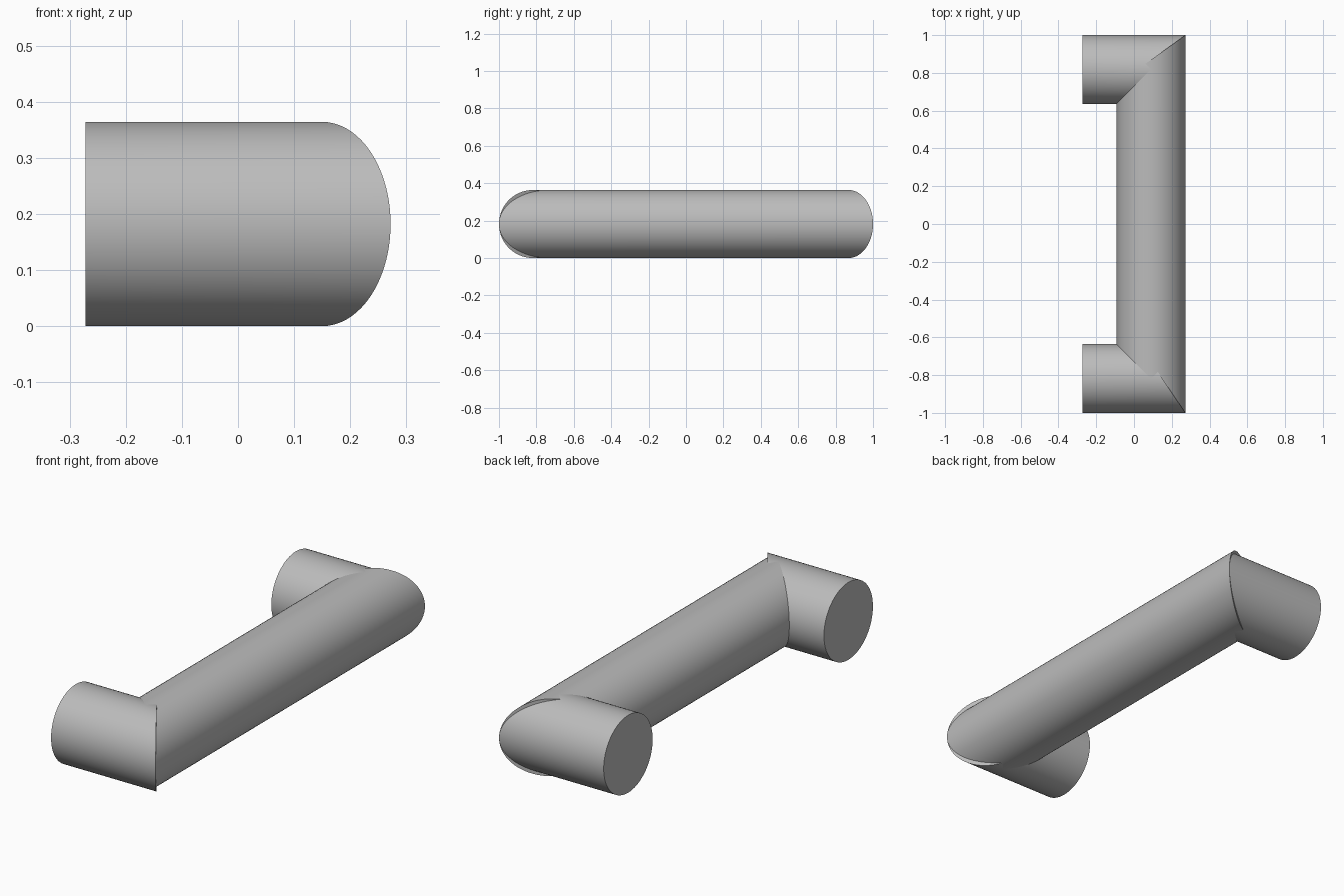
import bpy
import bmesh
import math
from mathutils import Matrix

cube = bpy.data.objects.get("Cube")
if cube:
    bpy.data.objects.remove(cube, do_unlink=True)

R = 0.182           # tube radius
OUT_X = 0.272       # outer face of the bar
OUT_Y = 1.0         # outer side of each leg

grey = bpy.data.materials.new("grey_metal")
grey.use_nodes = True
colour = (0.5, 0.5, 0.5, 1)
grey.diffuse_color = colour
grey.node_tree.nodes["Principled BSDF"].inputs["Base Color"].default_value = colour


def tube(name, axis, centre, start, end):
    """Round tube along x or y; start and end give each vertex its cut position."""
    bm = bmesh.new()
    turn = Matrix.Rotation(math.pi / 2, 4, "Y" if axis == 0 else "X")
    bmesh.ops.create_cone(bm, cap_ends=True, segments=72, radius1=R,
                          radius2=R, depth=2, matrix=turn)
    for v in bm.verts:
        is_end = v.co[axis] > 0
        v.co[1 - axis] += centre
        v.co.z += R
        v.co[axis] = (end if is_end else start)(v.co)
    bmesh.ops.recalc_face_normals(bm, faces=bm.faces)
    mesh = bpy.data.meshes.new(name)
    bm.to_mesh(mesh)
    bm.free()
    mesh.materials.append(grey)
    obj = bpy.data.objects.new(name, mesh)
    bpy.context.collection.objects.link(obj)
    bpy.ops.object.select_all(action="DESELECT")
    obj.select_set(True)
    bpy.context.view_layer.objects.active = obj
    bpy.ops.object.shade_smooth_by_angle(angle=math.radians(30))
    return obj


# Long grip bar with a shallow cut at the back and a mitre at the front
tube("grip_bar", 1, OUT_X - R,
     lambda c: -OUT_Y + (OUT_X - c.x),
     lambda c: OUT_Y - 0.72 * (OUT_X - c.x))

# Legs with flat mounting ends; the front one has a steeper cut
for name, side, slope in (("back_leg", 1, 1.0), ("front_leg", -1, 0.67)):
    tube(name, 0, side * (OUT_Y - R),
         lambda c: -OUT_X,
         lambda c: OUT_X - slope * (OUT_Y - side * c.y))
